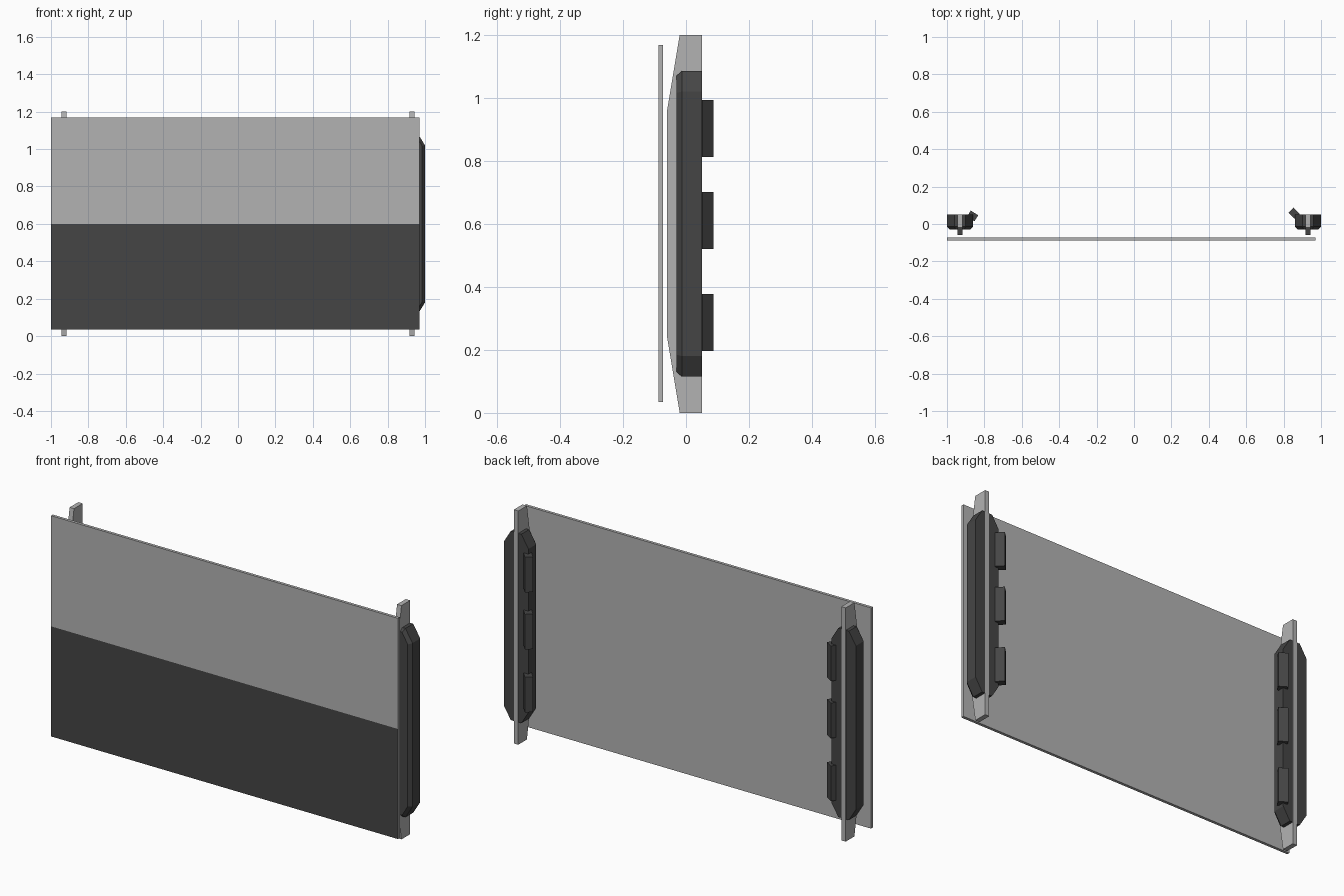
import bpy, bmesh
from math import radians
from mathutils import Matrix, Vector

if "Cube" in bpy.data.objects:
    bpy.data.objects.remove(bpy.data.objects["Cube"])


def material(name, v):
    m = bpy.data.materials.new(name)
    m.diffuse_color = (v, v, v, 1)
    m.use_nodes = True
    m.node_tree.nodes["Principled BSDF"].inputs["Base Color"].default_value = m.diffuse_color
    return m


LIGHT = material("light_grey", 0.45)
DARK = material("dark_grey", 0.06)


def finish(name, bm, *mats):
    bmesh.ops.recalc_face_normals(bm, faces=bm.faces)
    me = bpy.data.meshes.new(name)
    bm.to_mesh(me)
    bm.free()
    for m in mats:
        me.materials.append(m)
    ob = bpy.data.objects.new(name, me)
    bpy.context.collection.objects.link(ob)
    return ob


def loft(name, rings, mat):
    """Solid through matching rings of points, capped at both ends."""
    bm = bmesh.new()
    vs = [[bm.verts.new(p) for p in r] for r in rings]
    n = len(vs[0])
    for a, b in zip(vs, vs[1:]):
        for i in range(n):
            j = (i + 1) % n
            bm.faces.new((a[i], a[j], b[j], b[i]))
    bm.faces.new(vs[0])
    bm.faces.new(vs[-1])
    return finish(name, bm, mat)


def box(size, centre, angle=0):
    bm = bmesh.new()
    bmesh.ops.create_cube(bm, size=1, matrix=Matrix.Translation(centre)
                          @ Matrix.Rotation(radians(angle), 4, 'Z')
                          @ Matrix.Diagonal(Vector((*size, 1))))
    return bm


# Panel: light board whose front is dark below mid height
bm = box((1.97, 0.015, 1.133), (-0.015, -0.0805, 0.6015))
bmesh.ops.bisect_plane(bm, geom=bm.verts[:] + bm.edges[:] + bm.faces[:],
                       plane_co=(0, 0, 0.6), plane_no=(0, 0, 1))
bm.normal_update()
for f in bm.faces:
    if f.normal.y < -0.5 and f.calc_center_median().z < 0.6:
        f.material_index = 1
finish("panel", bm, LIGHT, DARK)

RAIL = [(0.0505, 0), (0.0505, 1.2), (-0.02, 1.2),
        (-0.06, 0.96), (-0.06, 0.24), (-0.02, 0)]


def octagon(x, y, inset):
    w, h = 0.07 - inset, 0.485 - inset
    tw, th = 0.03 - inset * 0.5, 0.42 - inset * 0.3
    pts = [(tw, h), (w, th), (w, -th), (tw, -h),
           (-tw, -h), (-w, -th), (-w, th), (-tw, h)]
    return [(x + a, y, 0.6 + b) for a, b in pts]


# Each side: rail, bevelled housing and three tilted clips
for side, x, clip, angle in (("left", -0.93, (-0.863, 0.043), -32),
                             ("right", 0.93, (0.856, 0.057), -47)):
    loft(side + "_rail",
         [[(x + d, y, z) for y, z in RAIL] for d in (-0.0125, 0.0125)], LIGHT)
    loft(side + "_housing",
         [octagon(x, -0.03, 0.015), octagon(x, -0.013, 0), octagon(x, 0.05, 0)],
         DARK)
    for i, z in enumerate((0.287, 0.61, 0.903)):
        finish(f"{side}_clip_{i + 1}",
               box((0.047, 0.038, 0.181), (*clip, z), angle), DARK)
